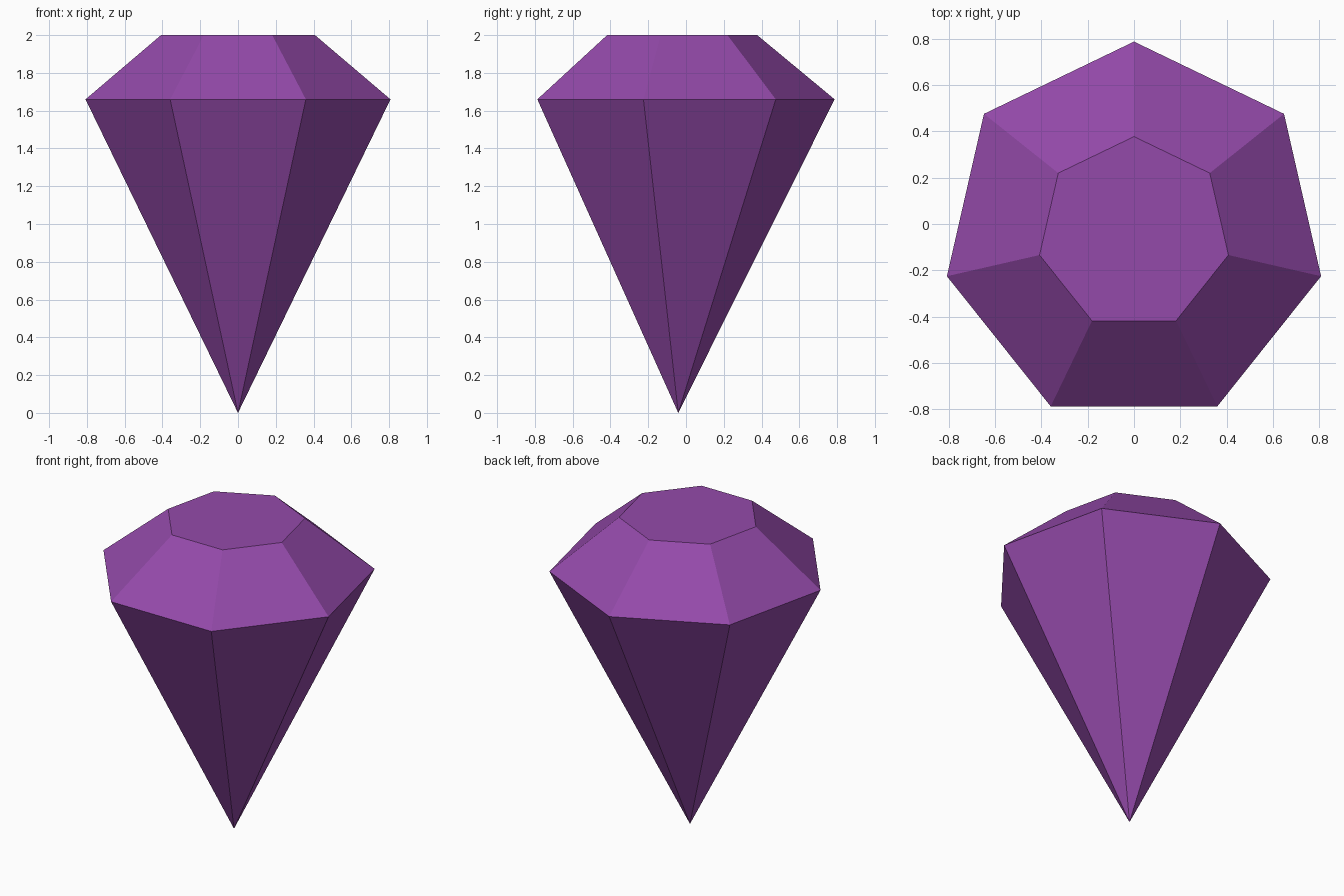
import bpy, bmesh, math

if "Cube" in bpy.data.objects:
    bpy.data.objects.remove(bpy.data.objects["Cube"])

SIDES = 7
CENTRE_Y = -0.041  # puts the heptagon's bounding box on the origin

purple = bpy.data.materials.new("amethyst purple")
purple.diffuse_color = (0.296, 0.068, 0.402, 1.0)
purple.use_nodes = True
purple.node_tree.nodes["Principled BSDF"].inputs["Base Color"].default_value = purple.diffuse_color

bm = bmesh.new()


def ring(radius, z):
    """Heptagon of vertices with one corner pointing to +y."""
    angles = [math.pi / 2 + i * math.tau / SIDES for i in range(SIDES)]
    return [bm.verts.new((radius * math.cos(a), CENTRE_Y + radius * math.sin(a), z))
            for a in angles]


# Culet point, girdle and table of the cut stone
culet = bm.verts.new((0, CENTRE_Y, 0))
girdle = ring(0.828, 1.66)
table = ring(0.418, 2.0)

# Pavilion and crown facets
for i in range(SIDES):
    j = (i + 1) % SIDES
    bm.faces.new((culet, girdle[j], girdle[i]))
    bm.faces.new((girdle[i], girdle[j], table[j], table[i]))
bm.faces.new(table)
bmesh.ops.recalc_face_normals(bm, faces=bm.faces)

mesh = bpy.data.meshes.new("gemstone")
bm.to_mesh(mesh)
bm.free()
mesh.materials.append(purple)
bpy.context.collection.objects.link(bpy.data.objects.new("gemstone", mesh))
